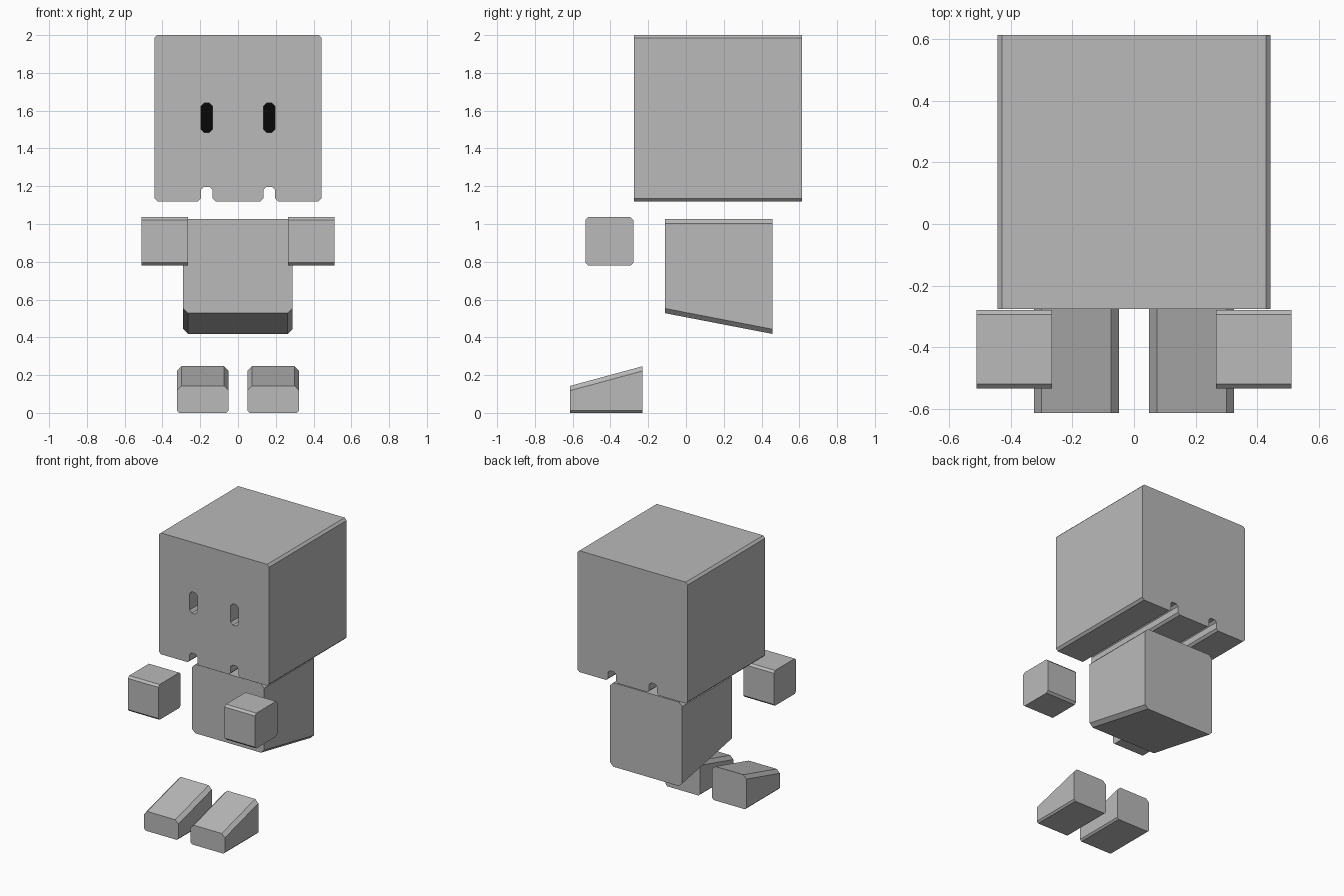
import bpy, bmesh

cube = bpy.data.objects.get("Cube")
if cube:
    bpy.data.objects.remove(cube, do_unlink=True)


def material(name, value):
    m = bpy.data.materials.new(name)
    m.use_nodes = True
    colour = (value, value, value, 1)
    m.diffuse_color = colour
    m.node_tree.nodes["Principled BSDF"].inputs["Base Color"].default_value = colour
    return m


GREY = material("mid grey", 0.49)
BLACK = material("eye black", 0.002)


def chamfered(u0, u1, v0, v1, c, c_low=None):
    """Rectangle outline with cut corners, starting at the lower left."""
    d = c if c_low is None else c_low
    return [(u0 + d, v0), (u1 - d, v0), (u1, v0 + d), (u1, v1 - c),
            (u1 - c, v1), (u0 + c, v1), (u0, v1 - c), (u0, v0 + d)]


def prism(name, outline, start, end, axis="y", mat=GREY, end_shift=None):
    """Extrude an outline along y (outline in xz) or x (outline in yz)."""
    bm = bmesh.new()
    rings = []
    for i, t in enumerate((start, end)):
        ring = []
        for u, v in outline:
            w = v + (end_shift(v) if i and end_shift else 0)
            ring.append(bm.verts.new((u, t, w) if axis == "y" else (t, u, w)))
        rings.append(ring)
        bm.faces.new(ring)
    n = len(outline)
    for i in range(n):
        j = (i + 1) % n
        bm.faces.new((rings[0][i], rings[0][j], rings[1][j], rings[1][i]))
    bmesh.ops.recalc_face_normals(bm, faces=bm.faces)
    mesh = bpy.data.meshes.new(name)
    bm.to_mesh(mesh)
    bm.free()
    mesh.materials.append(mat)
    ob = bpy.data.objects.new(name, mesh)
    bpy.context.collection.objects.link(ob)
    return ob


SIDES = (("right", -1), ("left", 1))
EYE_X, HALF = 0.165, 0.031
FRONT, BACK = -0.275, 0.613
DEPTH = 0.12

# Head: cut-corner block with two grooves along its underside
BOTTOM, ROOF, c = 1.12, 1.195, 0.015
outline = chamfered(-0.443, 0.443, BOTTOM, 2.0, 0.016)
grooves = []
for _, s in SIDES:
    a, b = s * EYE_X - HALF, s * EYE_X + HALF
    grooves += [(a - c, BOTTOM), (a, BOTTOM + c), (a, ROOF - c), (a + c, ROOF),
                (b - c, ROOF), (b, ROOF - c), (b, BOTTOM + c), (b + c, BOTTOM)]
head = prism("head", outline[:1] + grooves + outline[1:], FRONT, BACK)

# Eyes: deep slots with a dark plate at the bottom
for side, s in SIDES:
    slot = chamfered(s * EYE_X - HALF, s * EYE_X + HALF, 1.485, 1.64, 0.018)
    cutter = prism(side + "_eye_cutter", slot, FRONT - 0.05, FRONT + DEPTH)
    cutter.hide_render = True
    cutter.hide_viewport = True
    cut = head.modifiers.new(side + " eye slot", "BOOLEAN")
    cut.operation = "DIFFERENCE"
    cut.solver = "EXACT"
    cut.object = cutter
    prism(side + "_eye", slot, FRONT + DEPTH - 0.005, FRONT + DEPTH + 0.002, mat=BLACK)

# Torso: underside drops towards the back
prism("torso", chamfered(-0.29, 0.288, 0.528, 1.027, 0.025), -0.112, 0.458,
      end_shift=lambda z: -0.11 if z < 0.8 else 0)

# Hands and wedge-shaped feet
for side, s in SIDES:
    prism(side + "_hand", chamfered(-0.533, -0.278, 0.78, 1.036, 0.015),
          s * 0.266, s * 0.51, axis="x")
    x0, x1 = sorted((s * 0.049, s * 0.324))
    prism(side + "_foot", chamfered(x0, x1, 0, 0.143, 0.025, 0.012), -0.613, -0.23,
          end_shift=lambda z: 0.104 if z > 0.07 else 0)
